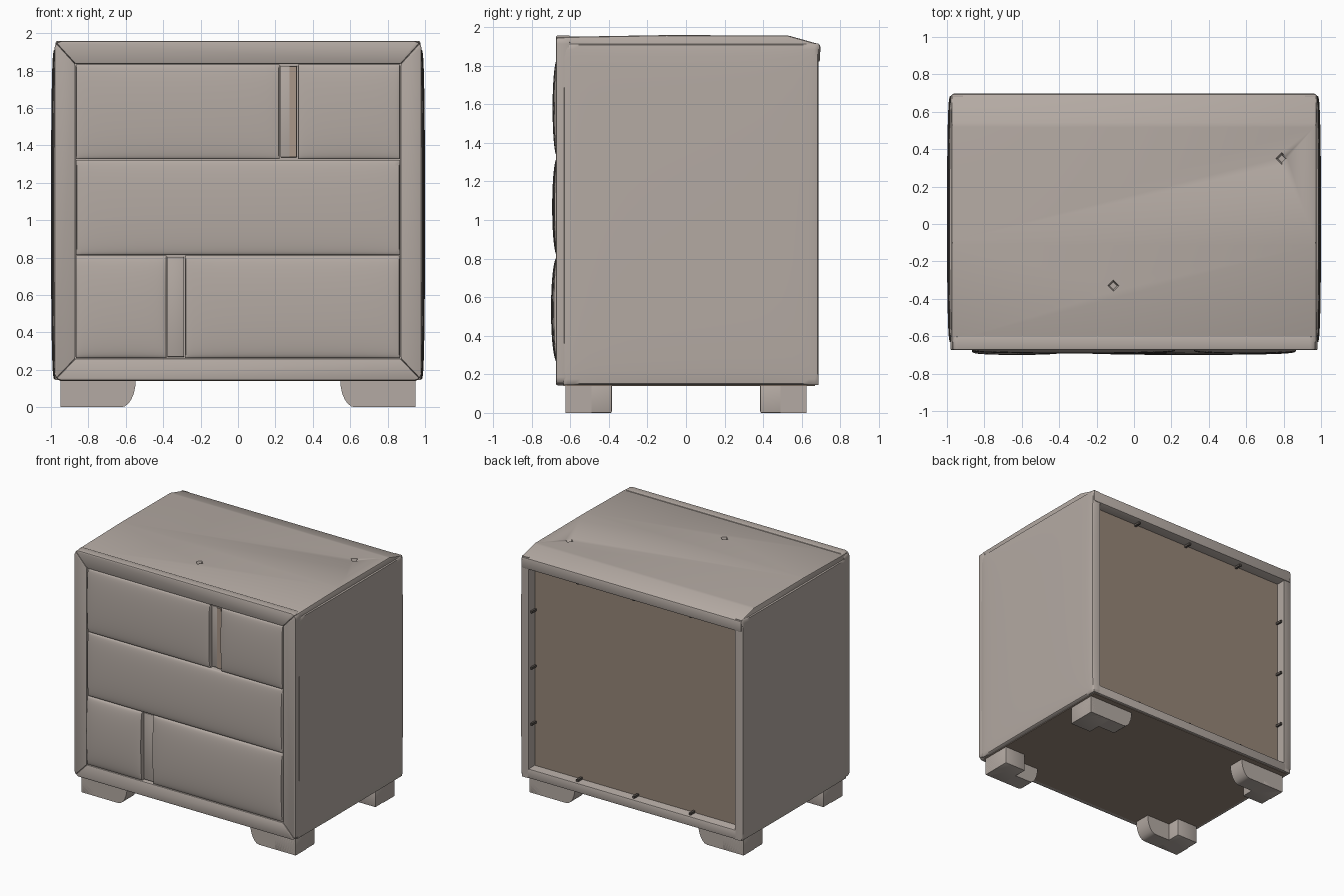
import bpy, bmesh, math

if "Cube" in bpy.data.objects:
    bpy.data.objects.remove(bpy.data.objects["Cube"])


def material(name, r, g, b):
    m = bpy.data.materials.new(name)
    m.diffuse_color = (r, g, b, 1)
    m.use_nodes = True
    m.node_tree.nodes["Principled BSDF"].inputs["Base Color"].default_value = m.diffuse_color
    return m


BEIGE = material("beige_leather", 0.456, 0.402, 0.366)
BROWN = material("brown_board", 0.305, 0.235, 0.185)
TAN = material("tan_handle", 0.40, 0.31, 0.25)
DARK = material("dark_metal", 0.10, 0.085, 0.075)


def finish(bm, name, mat, angle=35):
    bmesh.ops.recalc_face_normals(bm, faces=bm.faces)
    me = bpy.data.meshes.new(name)
    bm.to_mesh(me)
    bm.free()
    me.materials.append(mat)
    ob = bpy.data.objects.new(name, me)
    bpy.context.collection.objects.link(ob)
    bpy.ops.object.select_all(action='DESELECT')
    ob.select_set(True)
    bpy.context.view_layer.objects.active = ob
    bpy.ops.object.shade_smooth_by_angle(angle=math.radians(angle))
    return ob


def add_prism(bm, pts, place, d0, d1, bevel=0.0, seg=2):
    """Extrude a 2D outline from depth d0 to d1; place maps (a, b, depth) to xyz."""
    part = bmesh.new()
    lo = [part.verts.new(place(a, b, d0)) for a, b in pts]
    hi = [part.verts.new(place(a, b, d1)) for a, b in pts]
    part.faces.new(lo)
    part.faces.new(hi)
    n = len(pts)
    for i in range(n):
        j = (i + 1) % n
        part.faces.new((lo[i], lo[j], hi[j], hi[i]))
    bmesh.ops.recalc_face_normals(part, faces=part.faces)
    if bevel:
        bmesh.ops.bevel(part, geom=part.edges[:], offset=bevel, segments=seg,
                        profile=0.5, affect='EDGES', clamp_overlap=True)
    tmp = bpy.data.meshes.new("tmp")
    part.to_mesh(tmp)
    part.free()
    bm.from_mesh(tmp)
    bpy.data.meshes.remove(tmp)


def along_x(a, b, d): return (d, a, b)
def along_y(a, b, d): return (a, d, b)


def add_box(bm, x, y, z, bevel=0.0):
    add_prism(bm, [(x[0], z[0]), (x[1], z[0]), (x[1], z[1]), (x[0], z[1])],
              along_y, y[0], y[1], bevel)


def box(name, mat, x, y, z, bevel=0.0):
    bm = bmesh.new()
    add_box(bm, x, y, z, bevel)
    return finish(bm, name, mat)


def puffed(name, place, u, v, base, rise, back, pu, pv, n=24):
    """Cushioned rectangular panel whose face swells by rise above base."""
    bm = bmesh.new()
    s = [math.sin((i / n - 0.5) * math.pi) for i in range(n + 1)]
    grid = []
    for a in s:
        row = []
        for b in s:
            h = base + rise * max(0, 1 - a * a) ** pu * max(0, 1 - b * b) ** pv
            row.append(bm.verts.new(place((u[0] + u[1] + a * (u[1] - u[0])) / 2,
                                          (v[0] + v[1] + b * (v[1] - v[0])) / 2, h)))
        grid.append(row)
    for i in range(n):
        for j in range(n):
            bm.faces.new((grid[i][j], grid[i + 1][j], grid[i + 1][j + 1], grid[i][j + 1]))
    # skirt and back
    rim = ([grid[i][0] for i in range(n)] + [grid[n][j] for j in range(n)] +
           [grid[i][n] for i in range(n, 0, -1)] + [grid[0][j] for j in range(n, 0, -1)])
    d = place(0, 0, back)
    axis = 0 if abs(d[0]) > 0 else 1
    low = []
    for w in rim:
        co = w.co.copy()
        co[axis] = d[axis]
        low.append(bm.verts.new(co))
    for i in range(len(rim)):
        j = (i + 1) % len(rim)
        bm.faces.new((rim[i], rim[j], low[j], low[i]))
    bm.faces.new(low)
    return finish(bm, name, BEIGE, 40)


# side panels
for s, side in ((-1, "left"), (1, "right")):
    puffed(side + "_side_panel", lambda a, b, h, s=s: (s * h, a, b),
           (-0.636, 0.688), (0.145, 1.915), 0.974, 0.026, 0.915, 0.2, 0.2)

# top panel with sloped rear and folded-down lip
bm = bmesh.new()
add_prism(bm, [(-0.636, 1.88), (-0.636, 1.95), (-0.1, 1.959), (0.53, 1.957),
               (0.697, 1.91), (0.695, 1.82), (0.60, 1.82)], along_x, -0.976, 0.976, 0.012)
top = finish(bm, "top_panel", BEIGE)

# small diamond dents in the top
bm = bmesh.new()
for x, y in ((0.79, 0.35), (-0.11, -0.33)):
    cone = bmesh.ops.create_cone(bm, cap_ends=True, segments=4, radius1=0.02,
                                 radius2=0.045, depth=0.06)
    bmesh.ops.translate(bm, verts=cone["verts"], vec=(x, y, 1.96))
cutter = finish(bm, "dent_cutter", BEIGE)
cutter.hide_render = True
mod = top.modifiers.new("dents", 'BOOLEAN')
mod.operation = 'DIFFERENCE'
mod.object = cutter
bpy.context.view_layer.objects.active = top
bpy.ops.object.modifier_apply(modifier="dents")
bpy.data.objects.remove(cutter)

# bottom rail, underside board and recessed back board
box("bottom_rail", BEIGE, (-0.93, 0.93), (-0.636, 0.688), (0.145, 0.22), 0.008)
box("underside_board", BROWN, (-0.955, 0.955), (-0.635, 0.67), (0.14, 0.17))
box("back_board", BROWN, (-0.93, 0.93), (0.59, 0.61), (0.2, 1.85))

# pins around the back opening
bm = bmesh.new()
Y = (0.605, 0.665)
for k in (-1, 0, 1):
    for z in (0.225, 1.815):
        add_box(bm, (k * 0.5 - 0.009, k * 0.5 + 0.009), Y, (z - 0.012, z + 0.012))
    for x in (-0.912, 0.912):
        z = 1.02 + k * 0.45
        add_box(bm, (x - 0.012, x + 0.012), Y, (z - 0.009, z + 0.009))
finish(bm, "back_pins", DARK)

# mitred front frame
X, Z0, Z1, IX, IZ0, IZ1 = 0.982, 0.143, 1.957, 0.87, 0.26, 1.835
c, e = 0.01, 0.035
bm = bmesh.new()
for zo, zi, s in ((Z1, IZ1, 1), (Z0, IZ0, -1)):
    add_prism(bm, [(-IX, zi), (-X + c, zo - s * c), (-X + e, zo), (X - e, zo),
                   (X - c, zo - s * c), (IX, zi)], along_y, -0.674, -0.60, 0.008)
for s in (-1, 1):
    add_prism(bm, [(s * IX, IZ0), (s * (X - c), Z0 + c), (s * X, Z0 + e), (s * X, Z1 - e),
                   (s * (X - c), Z1 - c), (s * IX, IZ1)], along_y, -0.674, -0.60, 0.008)
finish(bm, "front_frame", BEIGE)

# padded drawer fronts, split by the handle slots
W = 0.867
for name, x, z, rise in (("top_drawer_left", (-W, 0.222), (1.327, 1.833), 0.026),
                         ("top_drawer_right", (0.32, W), (1.327, 1.833), 0.026),
                         ("middle_drawer", (-W, W), (0.814, 1.323), 0.028),
                         ("bottom_drawer_left", (-W, -0.382), (0.262, 0.81), 0.034),
                         ("bottom_drawer_right", (-0.284, W), (0.262, 0.81), 0.034)):
    puffed(name, lambda a, b, h: (a, -h, b), x, z, 0.666, rise, 0.60, 0.15, 0.45)
box("drawer_backing", BEIGE, (-0.88, 0.88), (-0.63, -0.59), (0.25, 1.845))

# handle slots
for name, x, z in (("top_handle", (0.226, 0.316), (1.335, 1.825)),
                   ("bottom_handle", (-0.378, -0.288), (0.268, 0.804))):
    box(name, BEIGE, x, (-0.655, -0.62), z, 0.006)
box("top_handle_strip", TAN, (0.276, 0.312), (-0.663, -0.65), (1.338, 1.822))

# L-shaped corner feet with a rounded inner end
for sx, xn in ((-1, "left"), (1, "right")):
    for sy, yn in ((-1, "front"), (1, "back")):
        bm = bmesh.new()
        arc = [(0.625 - 0.078 * math.sin(t), 0.145 * (1 - math.cos(t)))
               for t in (i * math.pi / 12 for i in range(7))]
        add_prism(bm, [(sx * a, b) for a, b in [(0.95, 0.145), (0.95, 0)] + arc],
                  along_y, sy * 0.625, sy * 0.49)
        add_box(bm, sorted((sx * 0.95, sx * 0.76)), sorted((sy * 0.625, sy * 0.385)),
                (0, 0.145), 0.006)
        finish(bm, f"{yn}_{xn}_foot", BEIGE)
